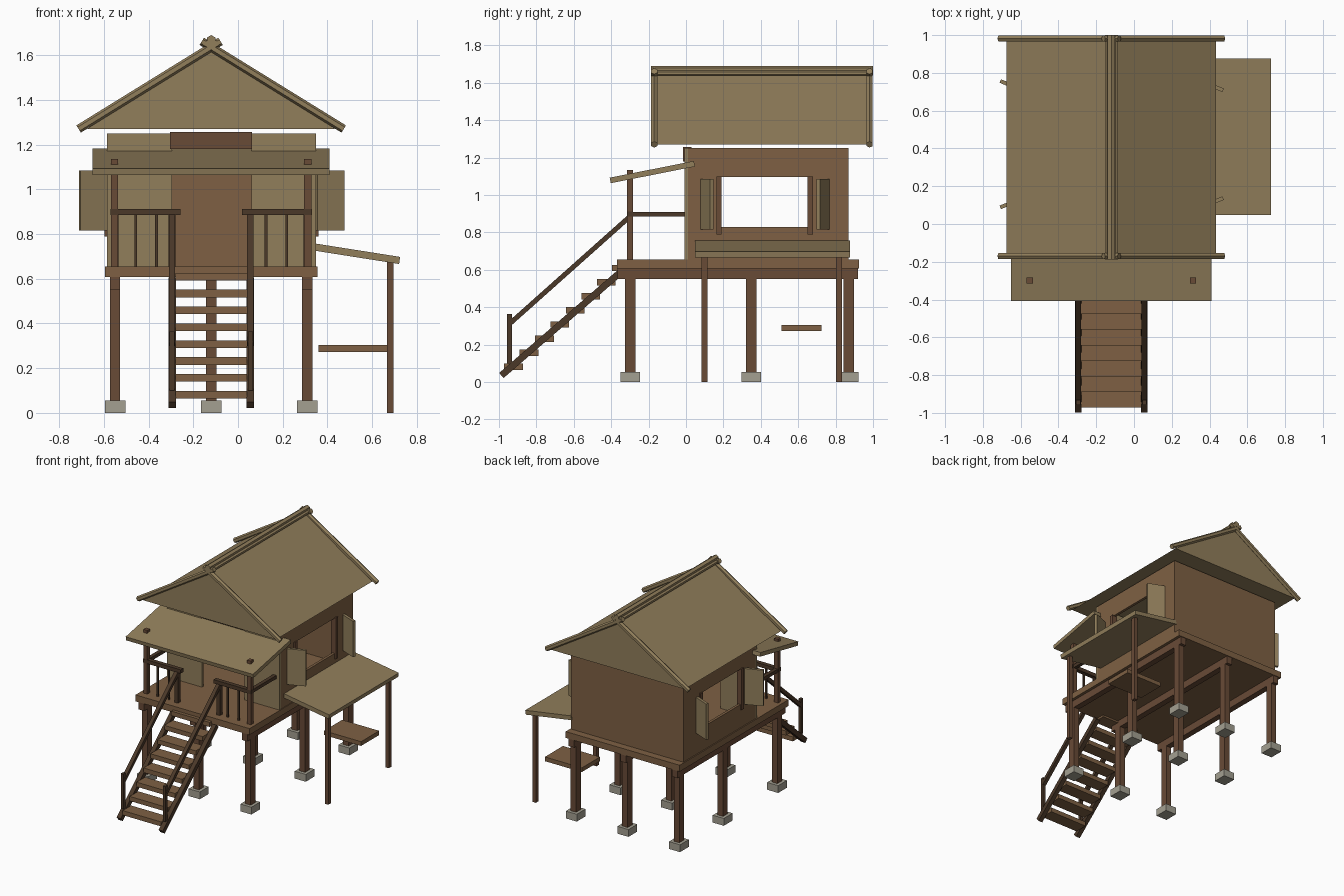
import bpy, bmesh
from math import atan2
from mathutils import Vector, Matrix

if "Cube" in bpy.data.objects:
    bpy.data.objects.remove(bpy.data.objects["Cube"])


def material(name, rgb):
    m = bpy.data.materials.new(name)
    m.diffuse_color = (*rgb, 1)
    m.use_nodes = True
    m.node_tree.nodes["Principled BSDF"].inputs["Base Color"].default_value = m.diffuse_color
    return m


TAN = material("thatch_tan", (.285, .21, .105))
BROWN = material("plank_brown", (.21, .118, .057))
POST = material("post_brown", (.14, .069, .037))
DARK = material("rail_dark", (.07, .04, .022))
STONE = material("footing_stone", (.37, .35, .285))
CX = -0.12  # centre line of the house


def finish(name, bm, mat):
    bmesh.ops.recalc_face_normals(bm, faces=bm.faces)
    me = bpy.data.meshes.new(name)
    bm.to_mesh(me)
    bm.free()
    me.materials.append(mat)
    ob = bpy.data.objects.new(name, me)
    bpy.context.collection.objects.link(ob)
    return ob


def box(name, x, y, z, mat):
    """Box from (min, max) ranges."""
    bm = bmesh.new()
    size = [r[1] - r[0] for r in (x, y, z)]
    mid = [(r[0] + r[1]) / 2 for r in (x, y, z)]
    bmesh.ops.create_cube(bm, size=1, matrix=Matrix.Translation(mid) @ Matrix.Diagonal((*size, 1)))
    return finish(name, bm, mat)


def prism(name, profile, axis, lo, hi, mat):
    """Extrude a profile along x (profile is y,z), y (x,z) or z (x,y)."""
    bm = bmesh.new()

    def point(p, d):
        v = list(p)
        v.insert(axis, d)
        return v
    face = bm.faces.new([bm.verts.new(point(p, lo)) for p in profile])
    ext = bmesh.ops.extrude_face_region(bm, geom=[face])
    shift = Vector((0, 0, 0))
    shift[axis] = hi - lo
    bmesh.ops.translate(bm, vec=shift, verts=[v for v in ext["geom"] if isinstance(v, bmesh.types.BMVert)])
    return finish(name, bm, mat)


def strip(name, a, b, thick, axis, lo, hi, mat):
    """Sloping board: centre line a-b with thickness, extruded along an axis."""
    a, b = Vector(a), Vector(b)
    d = (b - a).normalized()
    n = Vector((-d.y, d.x)) * thick / 2
    return prism(name, [a + n, b + n, b - n, a - n], axis, lo, hi, mat)


def pole(name, a, b, r, mat):
    a, b = Vector(a), Vector(b)
    bm = bmesh.new()
    rot = (b - a).to_track_quat('Z', 'Y').to_matrix().to_4x4()
    bmesh.ops.create_cone(bm, cap_ends=True, segments=6, radius1=r, radius2=r, depth=(b - a).length,
                          matrix=Matrix.Translation((a + b) / 2) @ rot)
    return finish(name, bm, mat)


# stilts, footings and floor beams
for x in (-.55, CX, .31):
    for y in (-.297, .35, .87):
        box("footing", (x - .046, x + .046), (y - .052, y + .052), (0, .055), STONE)
        box("stilt", (x - .023, x + .023), (y - .028, y + .028), (.055, .56), POST)
    box("floor_beam", (x - .023, x + .023), (-.365, .92), (.55, .61), POST)
box("floor_platform", (-.595, .355), (-.37, .925), (.607, .655), BROWN)

# walls: back, tan front panels beside the doorway, door header
box("back_wall", (-.587, .35), (.85, .87), (.655, 1.25), BROWN)
for lo, hi in ((-.587, -.295), (.06, .35)):
    box("front_wall_panel", (lo, hi), (-.008, .012), (.655, 1.25), TAN)
box("door_header", (-.305, .063), (-.015, .03), (1.18, 1.257), POST)

# side walls with window openings, jambs and open shutters
for x0, x1, out in ((-.587, -.567, -1), (.33, .35, 1)):
    box("side_wall_front", (x0, x1), (.012, .19), (.655, 1.25), BROWN)
    box("side_wall_back", (x0, x1), (.65, .85), (.655, 1.25), BROWN)
    box("wall_below_window", (x0, x1), (.19, .65), (.655, .83), BROWN)
    box("wall_above_window", (x0, x1), (.19, .65), (1.095, 1.25), BROWN)
    for y in (.177, .664):
        box("window_jamb", (x0 - .01, x1 + .01), (y - .014, y + .014), (.79, 1.10), POST)
    s0, s1 = (-.708, -.588) if out < 0 else (.351, .472)
    strip("shutter_back", (s0, .757), (s1, .708), .02, 2, .815, 1.085, TAN)
    strip("shutter_front", (s0, .088), (s1, .137), .02, 2, .815, 1.085, TAN)

# main roof, verge poles crossing at the ridge, ridge pole
prism("main_roof", [(-.675, 1.27), (.435, 1.27), (CX, 1.64)], 1, -.168, .98, TAN)
for y in (-.17, .982):
    for s in (-1, 1):
        pole("verge_pole", (CX + s * .593, y, 1.27), (CX - s * .042, y, 1.662), .019, TAN)
pole("ridge_pole", (CX, -.187, 1.668), (CX, 1, 1.668), .022, TAN)
for s in (-1, 1):
    pole("ridge_side_pole", (CX + s * .022, -.187, 1.652), (CX + s * .022, 1, 1.652), .014, TAN)

# porch awning
strip("porch_awning", (-.405, 1.078), (.045, 1.167), .03, 0, -.65, .41, TAN)

# porch posts, rails and balusters, both sides of the stair
for s in (-1, 1):
    px = CX + s * .432
    sx = CX + s * .175
    box("porch_post", (px - .016, px + .016), (-.315, -.283), (.655, 1.135), POST)
    ends = sorted((CX + s * .137, CX + s * .45))
    box("porch_front_rail", ends, (-.316, -.284), (.885, .913), DARK)
    box("porch_side_rail", (px - .014, px + .014), (-.3, 0), (.885, .91), DARK)
    for d in (.245, .338, .42):
        bx = CX + s * d
        box("baluster", (bx - .006, bx + .006), (-.306, -.294), (.655, .89), DARK)
    # stair stringer, handrail and newels
    box("stair_top_newel", (sx - .015, sx + .015), (-.315, -.287), (.655, .89), DARK)
    box("stair_bottom_newel", (sx - .011, sx + .011), (-.957, -.931), (.1, .365), DARK)
    strip("stair_handrail", (-.945, .31), (-.3, .885), .026, 0, sx - .014, sx + .014, DARK)
    strip("stair_stringer", (-.987, .035), (-.345, .592), .036, 0, sx - .017, sx + .017, DARK)

# stair treads
for i in range(8):
    y, z = -.972 + i * .0825, .064 + i * .0755
    box("stair_tread", (CX - .16, CX + .16), (y, y + .1), (z, z + .034), BROWN)

# side lean-to roof, its posts, and the bench beneath
strip("lean_to_roof", (.342, .742), (.723, .682), .032, 1, .048, .877, TAN)
for y in (.098, .818):
    box("lean_to_post", (.667, .695), (y - .016, y + .016), (0, .68), POST)
box("bench_seat", (.36, .668), (.51, .725), (.272, .304), BROWN)
